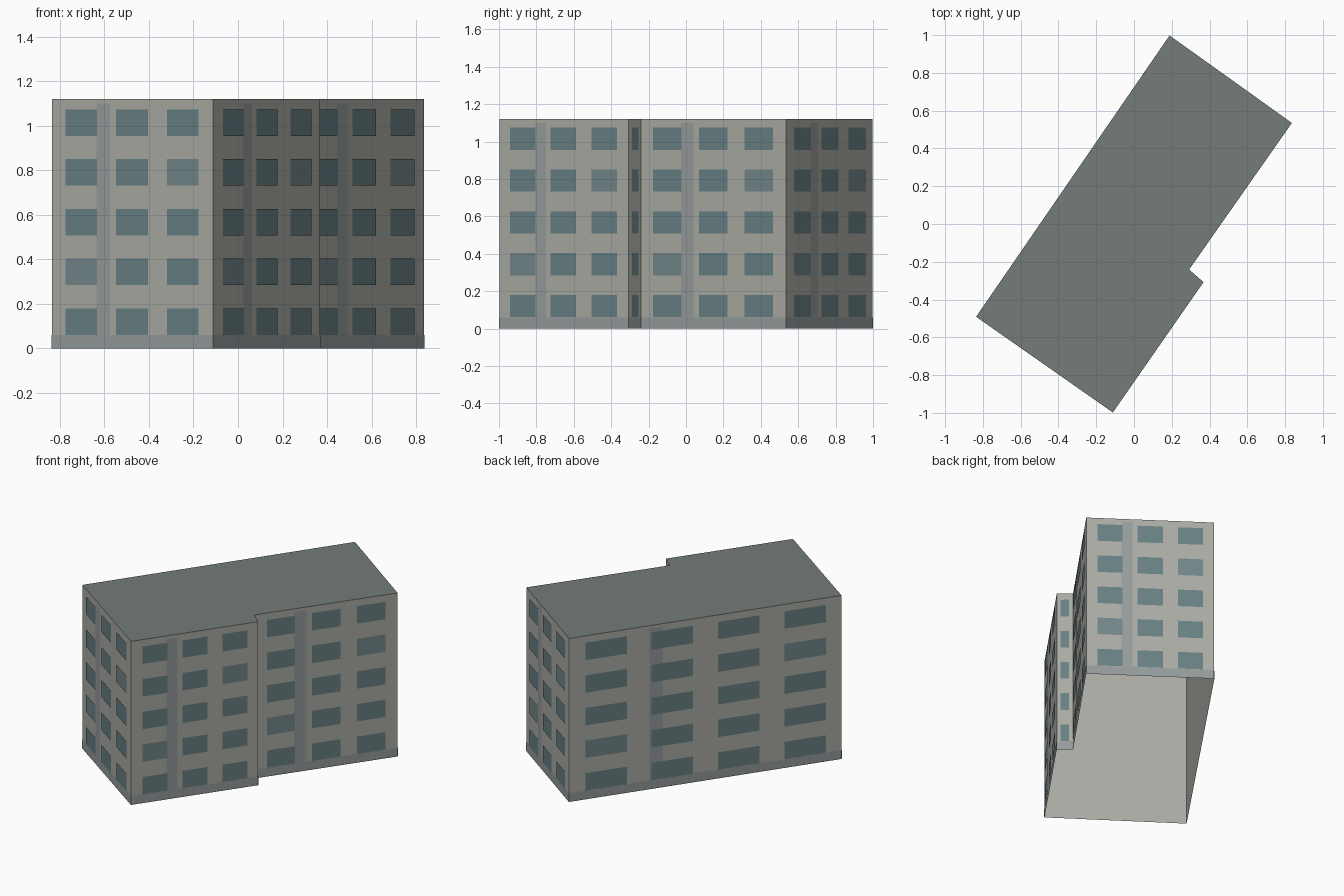
import bpy
from mathutils import Vector

if "Cube" in bpy.data.objects:
    bpy.data.objects.remove(bpy.data.objects["Cube"])

H = 1.12          # building height
BASE = 0.06       # plinth height
FLOORS = 5

# Footprint corners, counter-clockwise, with window columns of the wall starting there
PLAN = [((-0.112, -0.998), 3), ((0.368, -0.308), 3), ((0.292, -0.241), 3),
        ((0.836, 0.535), 3), ((0.188, 0.998), 4), ((-0.836, -0.491), 3)]
COLUMNS = [3, 1, 3, 3, 4, 3]
# columns: (first centre, spacing, window width, pilaster width) as wall fractions
LAYOUT = {1: (0.5, 0, 0.52, 0), 3: (0.185, 0.315, 0.197, 0.086),
          4: (0.135, 0.2435, 0.152, 0.05)}
corners = [Vector((p[0], p[1], 0)) for p, _ in PLAN]


def material(name, rgb):
    m = bpy.data.materials.new(name)
    m.diffuse_color = (*rgb, 1)
    m.use_nodes = True
    m.node_tree.nodes["Principled BSDF"].inputs["Base Color"].default_value = m.diffuse_color
    return m


def build(name, quads, mat):
    """One object from a list of polygons."""
    verts, faces = [], []
    for q in quads:
        faces.append(range(len(verts), len(verts) + len(q)))
        verts += q
    mesh = bpy.data.meshes.new(name)
    mesh.from_pydata(verts, [], [list(f) for f in faces])
    mesh.materials.append(mat)
    ob = bpy.data.objects.new(name, mesh)
    bpy.context.collection.objects.link(ob)


def panel(a, b, u0, u1, z0, z1, off=0.0):
    """Upright rectangle on wall a-b, lifted outward by off."""
    d = b - a
    n = Vector((d.y, -d.x, 0)).normalized() * off
    p, q = a + d * u0 + n, a + d * u1 + n
    return [(p.x, p.y, z0), (q.x, q.y, z0), (q.x, q.y, z1), (p.x, p.y, z1)]


walls, plinth, pilasters, glass, light_glass = [], [], [], [], []
for i, n in enumerate(COLUMNS):
    a, b = corners[i], corners[(i + 1) % len(corners)]
    first, step, width, strip = LAYOUT[n]
    walls.append(panel(a, b, 0, 1, 0, H))
    plinth.append(panel(a, b, 0, 1, 0, BASE, 0.002))
    if strip:
        pilasters.append(panel(a, b, 0.32 - strip / 2, 0.32 + strip / 2, BASE, 1.10, 0.002))
    for c in range(n):
        u = first + c * step
        for f in range(FLOORS):
            z = 0.061 + f * 0.2235
            lighter = n > 1 and (c, f) in ((0, 1), (n - 1, 3))
            (light_glass if lighter else glass).append(
                panel(a, b, u - width / 2, u + width / 2, z, z + 0.119, 0.004))

# Open-bottomed shell: walls and flat roof
build("walls", walls, material("wall_plaster", (0.41, 0.41, 0.375)))
build("roof", [[(c.x, c.y, H) for c in corners]], material("roof_grey", (0.175, 0.2, 0.19)))

# Surface details
build("plinth", plinth, material("plinth_grey", (0.30, 0.33, 0.33)))
build("pilasters", pilasters, material("pilaster_grey", (0.31, 0.335, 0.335)))
build("windows", glass, material("window_glass", (0.138, 0.216, 0.231)))
build("light_windows", light_glass, material("light_window_glass", (0.17, 0.24, 0.255)))
